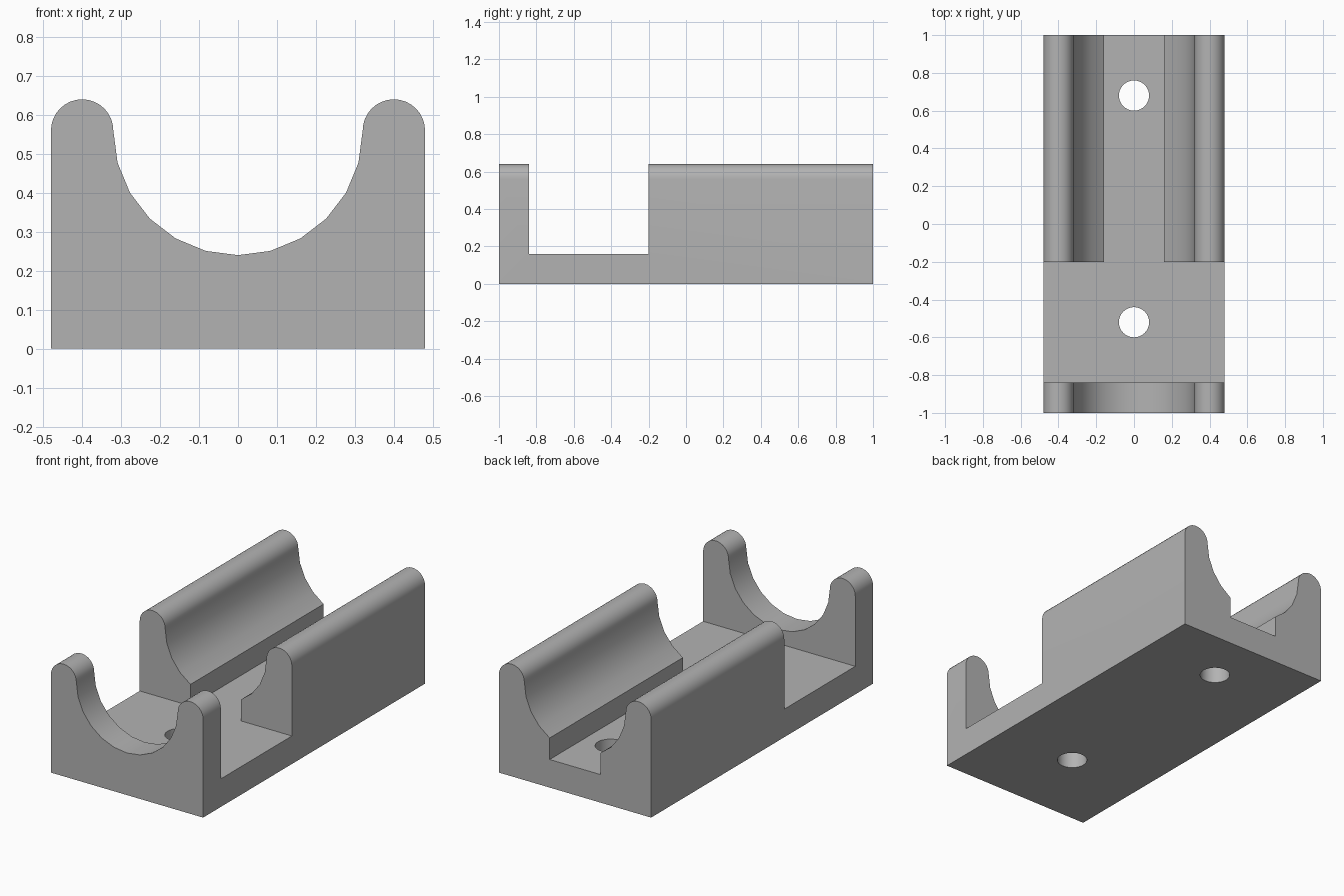
import bpy, bmesh, math
from mathutils import Matrix

cube = bpy.data.objects.get("Cube")
if cube:
    bpy.data.objects.remove(cube, do_unlink=True)

grey = bpy.data.materials.new("mid grey")
grey.use_nodes = True
colour = (0.45, 0.45, 0.45, 1)
grey.diffuse_color = colour
grey.node_tree.nodes["Principled BSDF"].inputs["Base Color"].default_value = colour


def prism(name, points, low, high, matrix=Matrix.Identity(4)):
    """Extrude a flat outline along local z from low to high."""
    bm = bmesh.new()
    face = bm.faces.new([bm.verts.new((x, y, low)) for x, y in points])
    top = bmesh.ops.extrude_face_region(bm, geom=[face])["geom"]
    bmesh.ops.translate(bm, vec=(0, 0, high - low),
                        verts=[v for v in top if isinstance(v, bmesh.types.BMVert)])
    bmesh.ops.transform(bm, matrix=matrix, verts=bm.verts)
    bmesh.ops.recalc_face_normals(bm, faces=bm.faces)
    mesh = bpy.data.meshes.new(name)
    bm.to_mesh(mesh)
    bm.free()
    mesh.materials.append(grey)
    obj = bpy.data.objects.new(name, mesh)
    bpy.context.collection.objects.link(obj)
    return obj


def arc(cx, cy, radius, start, end, steps):
    angles = [math.radians(start + (end - start) * i / steps) for i in range(steps + 1)]
    return [(cx + radius * math.cos(a), cy + radius * math.sin(a)) for a in angles]


def cut(target, cutter):
    mod = target.modifiers.new("cut", "BOOLEAN")
    mod.operation, mod.solver, mod.object = "DIFFERENCE", "EXACT", cutter
    bpy.context.view_layer.objects.active = target
    bpy.ops.object.modifier_apply(modifier=mod.name)
    bpy.data.objects.remove(cutter, do_unlink=True)


# Cradle body: rounded rails either side of a half-round trough
half, rail_x, rail_z, rail_r = 0.48, 0.4, 0.56, 0.08
outline = [(-half, 0), (half, 0)]
outline += arc(rail_x, rail_z, rail_r, 0, 180, 16)
outline += arc(0, rail_z, rail_x - rail_r, 0, -180, 12)[1:-1]
outline += arc(-rail_x, rail_z, rail_r, 0, 180, 16)
body = prism("cradle_body", outline, -1, 1, Matrix.Rotation(math.pi / 2, 4, "X"))

# Cross notch and lengthwise slot share one floor
right_side = [(0.6, -0.84), (0.6, -0.2), (0.16, -0.2), (0.16, 1.1)]
left_side = [(-x, y) for x, y in reversed(right_side)]
cut(body, prism("slot_cutter", right_side + left_side, 0.16, 1))

# Screw holes
for y in (-0.52, 0.68):
    cut(body, prism("hole_cutter", arc(0, y, 0.08, 0, 360, 32)[:-1], -0.1, 0.3))

# Smooth curves, sharp corners
bpy.ops.object.select_all(action="DESELECT")
body.select_set(True)
bpy.context.view_layer.objects.active = body
bpy.ops.object.shade_smooth_by_angle(angle=math.radians(30))
